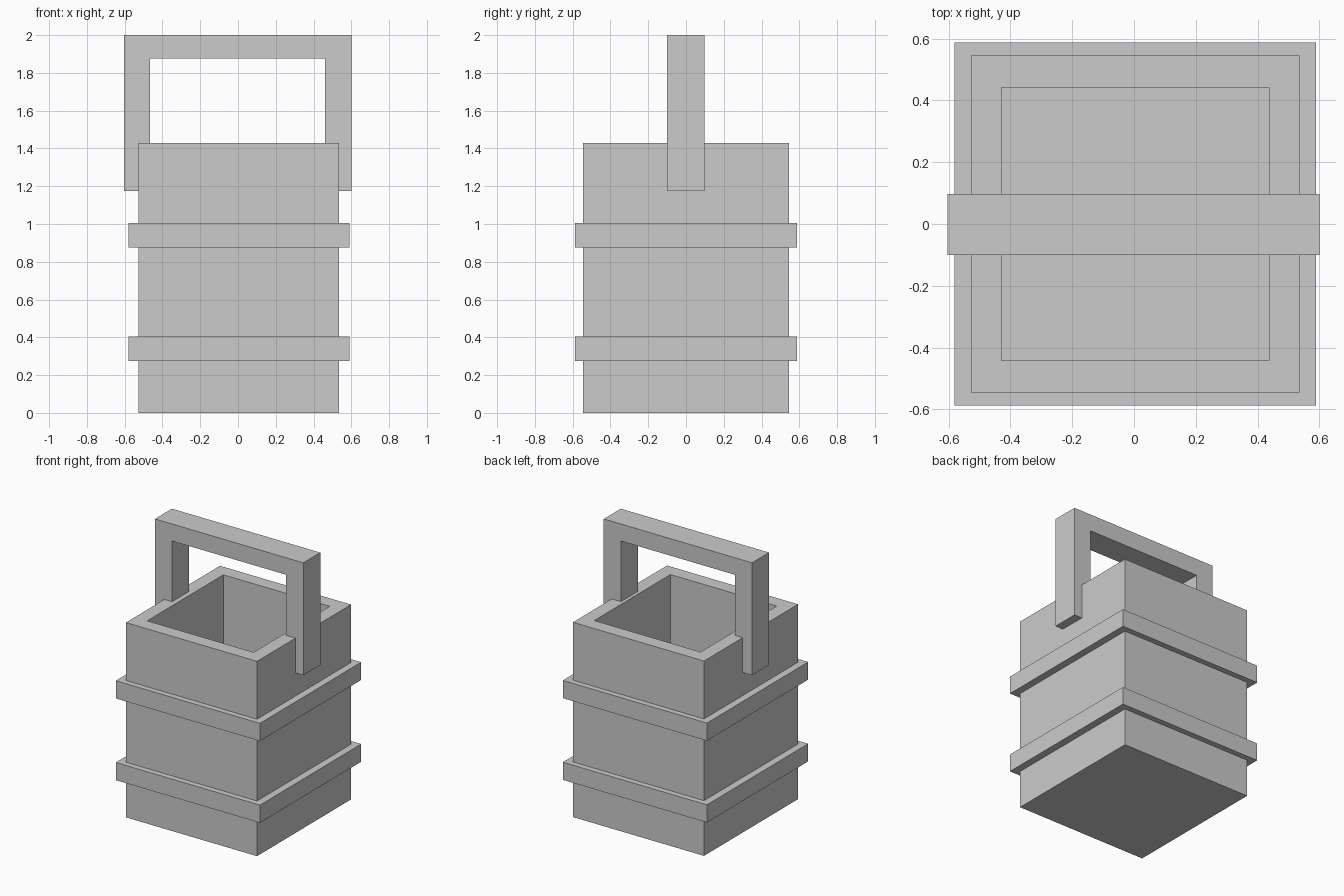
import bpy

if "Cube" in bpy.data.objects:
    bpy.data.objects.remove(bpy.data.objects["Cube"])


def prism(name, loops, axis, lo, hi):
    """Extrude a flat outline (optionally with one matching inner loop) along y or z."""
    def place(p, t):
        return (p[0], t, p[1]) if axis == 'Y' else (p[0], p[1], t)

    n = len(loops[0])
    verts, faces, rings = [], [], []
    for loop in loops:
        for t in (lo, hi):
            rings.append(list(range(len(verts), len(verts) + n)))
            verts += [place(p, t) for p in loop]

    def bridge(a, b):
        for i in range(n):
            j = (i + 1) % n
            faces.append((a[i], a[j], b[j], b[i]))

    bridge(rings[0], rings[1])
    if len(loops) == 2:
        bridge(rings[1], rings[3])
        bridge(rings[3], rings[2])
        bridge(rings[2], rings[0])
    else:
        faces += [tuple(reversed(rings[0])), tuple(rings[1])]
    if axis == 'Y':
        faces = [tuple(reversed(f)) for f in faces]
    return make(name, verts, faces)


def make(name, verts, faces):
    mesh = bpy.data.meshes.new(name)
    mesh.from_pydata(verts, [], faces)
    mesh.update()
    obj = bpy.data.objects.new(name, mesh)
    bpy.context.collection.objects.link(obj)
    return obj


def rect(hx, hy, cx=0.004):
    return [(cx - hx, -hy), (cx + hx, -hy), (cx + hx, hy), (cx - hx, hy)]


# Bucket: one open shell, outside up, over the rim, down to the inner floor
levels = [(0.532, 0.545, 0.0), (0.532, 0.545, 1.43),
          (0.432, 0.442, 1.43), (0.432, 0.442, 0.10)]
verts = [(x, y, z) for hx, hy, z in levels for x, y in rect(hx, hy)]
faces = [(k + i, k + (i + 1) % 4, k + 4 + (i + 1) % 4, k + 4 + i)
         for k in (0, 4, 8) for i in range(4)]
faces += [(3, 2, 1, 0), (12, 13, 14, 15)]
make("bucket_body", verts, faces)

# Two square hoops around the body
for name, z in (("lower_hoop", 0.275), ("upper_hoop", 0.875)):
    prism(name, [rect(0.585, 0.587), rect(0.532, 0.545)], 'Z', z, z + 0.13)

# Squared arch handle, its legs let into the side walls
arch = [(-0.604, 1.175), (-0.465, 1.175), (-0.465, 1.875), (0.461, 1.875),
        (0.461, 1.175), (0.6, 1.175), (0.6, 2.0), (-0.604, 2.0)]
prism("handle", [arch], 'Y', -0.1, 0.097)
